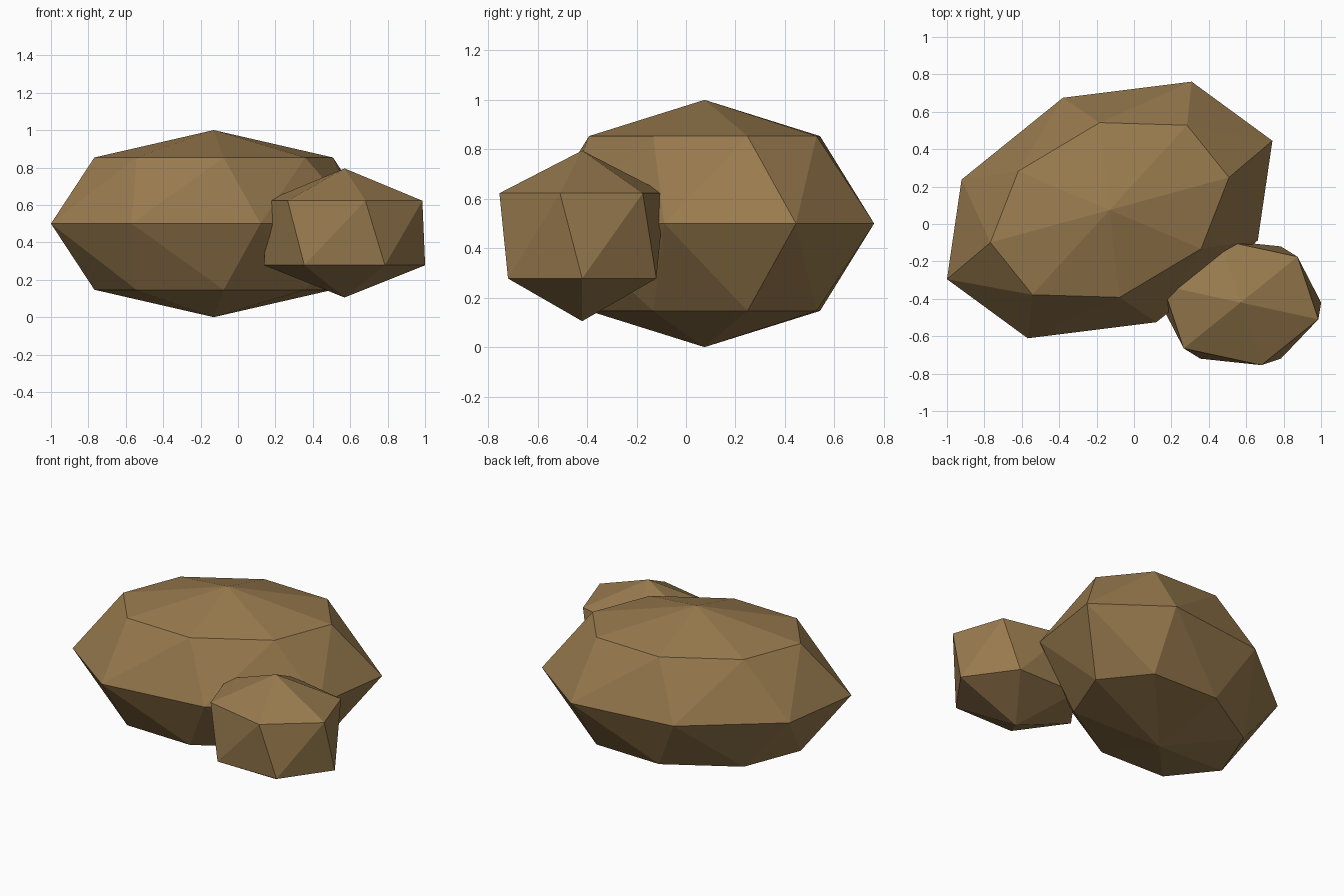
import bpy, bmesh
from math import sin, cos, pi
from mathutils import Vector

cube = bpy.data.objects.get("Cube")
if cube:
    bpy.data.objects.remove(cube, do_unlink=True)

# Single earthy stone colour
stone = bpy.data.materials.new("brown_stone")
stone.use_nodes = True
colour = (0.314, 0.195, 0.076, 1)
stone.diffuse_color = colour
bsdf = stone.node_tree.nodes["Principled BSDF"]
bsdf.inputs["Base Color"].default_value = colour
bsdf.inputs["Roughness"].default_value = 0.9


def rock(name, centre, axis_a, axis_b, height, sides, bands):
    """Faceted ellipsoid; every odd ring is turned back a quarter segment."""
    bm = bmesh.new()
    a, b, up = Vector(axis_a), Vector(axis_b), Vector((0, 0, height))
    top, bottom = bm.verts.new(up), bm.verts.new(-up)
    rings = []
    for i in range(1, bands):
        phi = pi * i / bands
        turn = -0.25 * (i % 2)
        ring = []
        for k in range(sides):
            t = 2 * pi * (k + turn) / sides
            ring.append(bm.verts.new((a * cos(t) + b * sin(t)) * sin(phi) + up * cos(phi)))
        rings.append(ring)

    # Fans at both poles
    for k in range(sides):
        n = (k + 1) % sides
        bm.faces.new((top, rings[0][k], rings[0][n]))
        bm.faces.new((bottom, rings[-1][n], rings[-1][k]))

    # Triangle strips between rings, split along the shorter diagonal
    for i in range(len(rings) - 1):
        back, front = (rings[i], rings[i + 1]) if i % 2 == 0 else (rings[i + 1], rings[i])
        for k in range(sides):
            n = (k + 1) % sides
            bm.faces.new((back[k], front[k], back[n]))
            bm.faces.new((back[n], front[k], front[n]))
    bmesh.ops.recalc_face_normals(bm, faces=bm.faces)

    mesh = bpy.data.meshes.new(name)
    bm.to_mesh(mesh)
    bm.free()
    mesh.materials.append(stone)
    obj = bpy.data.objects.new(name, mesh)
    obj.location = centre
    bpy.context.collection.objects.link(obj)
    return obj


# Large boulder and the smaller rock leaning into it
rock("large_boulder", (-0.13, 0.075, 0.5), (0.87, 0.37, 0), (-0.25, 0.6, 0), 0.5, 8, 4)
rock("small_rock", (0.57, -0.42, 0.45), (0.497, 0, 0), (0, 0.4, 0), 0.345, 6, 3)
